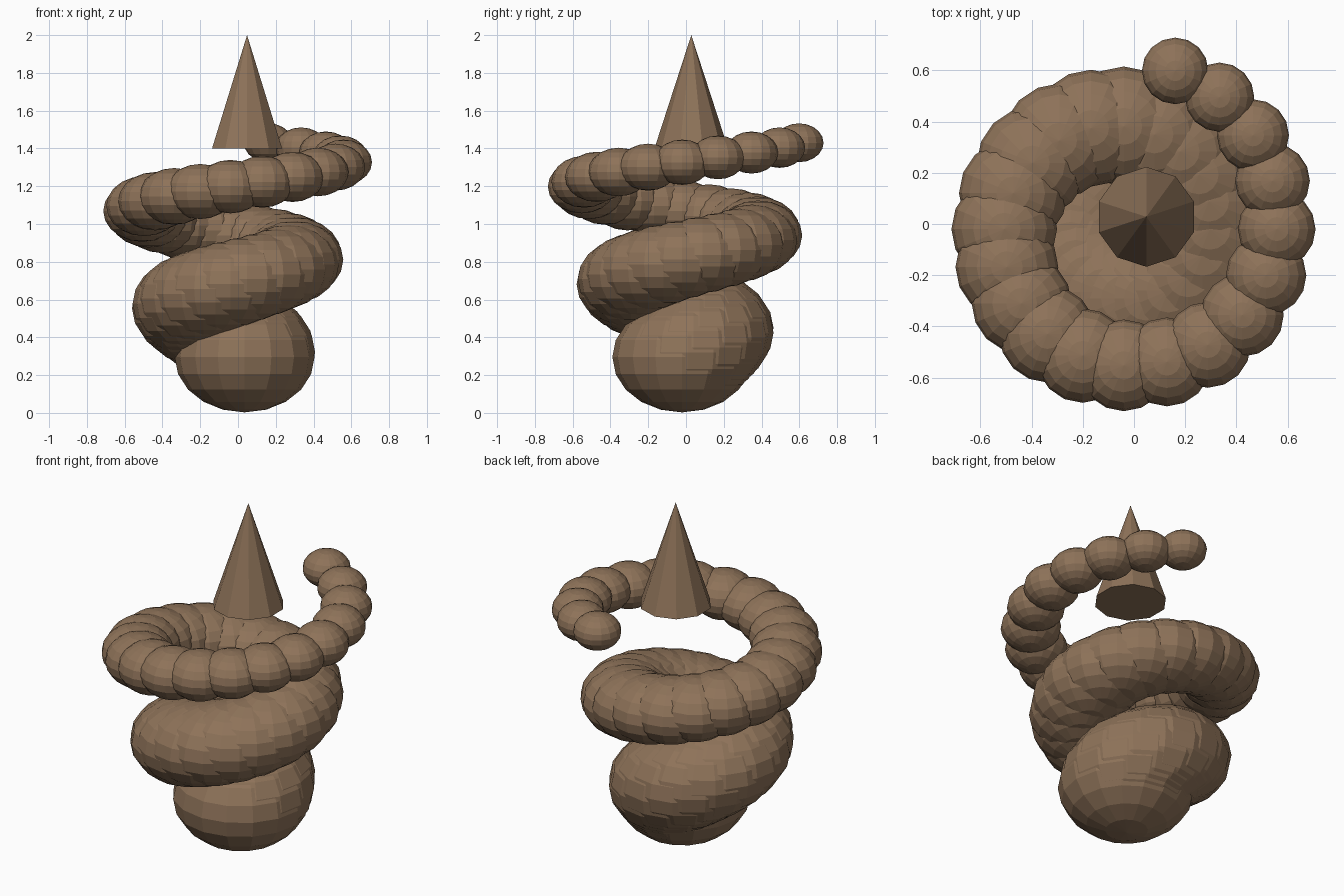
import bpy, bmesh
from math import cos, sin, radians
from mathutils import Matrix

if "Cube" in bpy.data.objects:
    bpy.data.objects.remove(bpy.data.objects["Cube"])

brown = bpy.data.materials.new("brown")
brown.diffuse_color = (0.27, 0.17, 0.10, 1)
brown.use_nodes = True
brown.node_tree.nodes["Principled BSDF"].inputs["Base Color"].default_value = brown.diffuse_color


def finish(name, bm):
    mesh = bpy.data.meshes.new(name)
    bm.to_mesh(mesh)
    bm.free()
    mesh.materials.append(brown)
    obj = bpy.data.objects.new(name, mesh)
    bpy.context.collection.objects.link(obj)
    return obj


# widening spiral of shrinking, slightly flattened balls (20 per turn)
LAST = 44
CX, CY = -0.04, -0.02
for i in range(LAST + 1):
    t = i / LAST
    a = radians(18 * i)
    spread = 0.075 + 0.575 * t
    size = 0.37 - 0.24 * t
    bm = bmesh.new()
    place = (Matrix.Translation((CX + spread * cos(a), CY + spread * sin(a), 0.295 + 1.135 * t))
             @ Matrix.Diagonal((size, size, size * 0.79, 1)))
    bmesh.ops.create_uvsphere(bm, u_segments=16, v_segments=10, radius=1, matrix=place)
    finish(f"coil_ball_{i:02d}", bm)

# pointed tip floating above the coil
bm = bmesh.new()
bmesh.ops.create_cone(bm, cap_ends=True, segments=10, radius1=0.195, radius2=0, depth=0.6,
                      matrix=Matrix.Translation((0.048, 0.028, 1.7)))
bmesh.ops.remove_doubles(bm, verts=bm.verts, dist=1e-5)
finish("tip_cone", bm)
